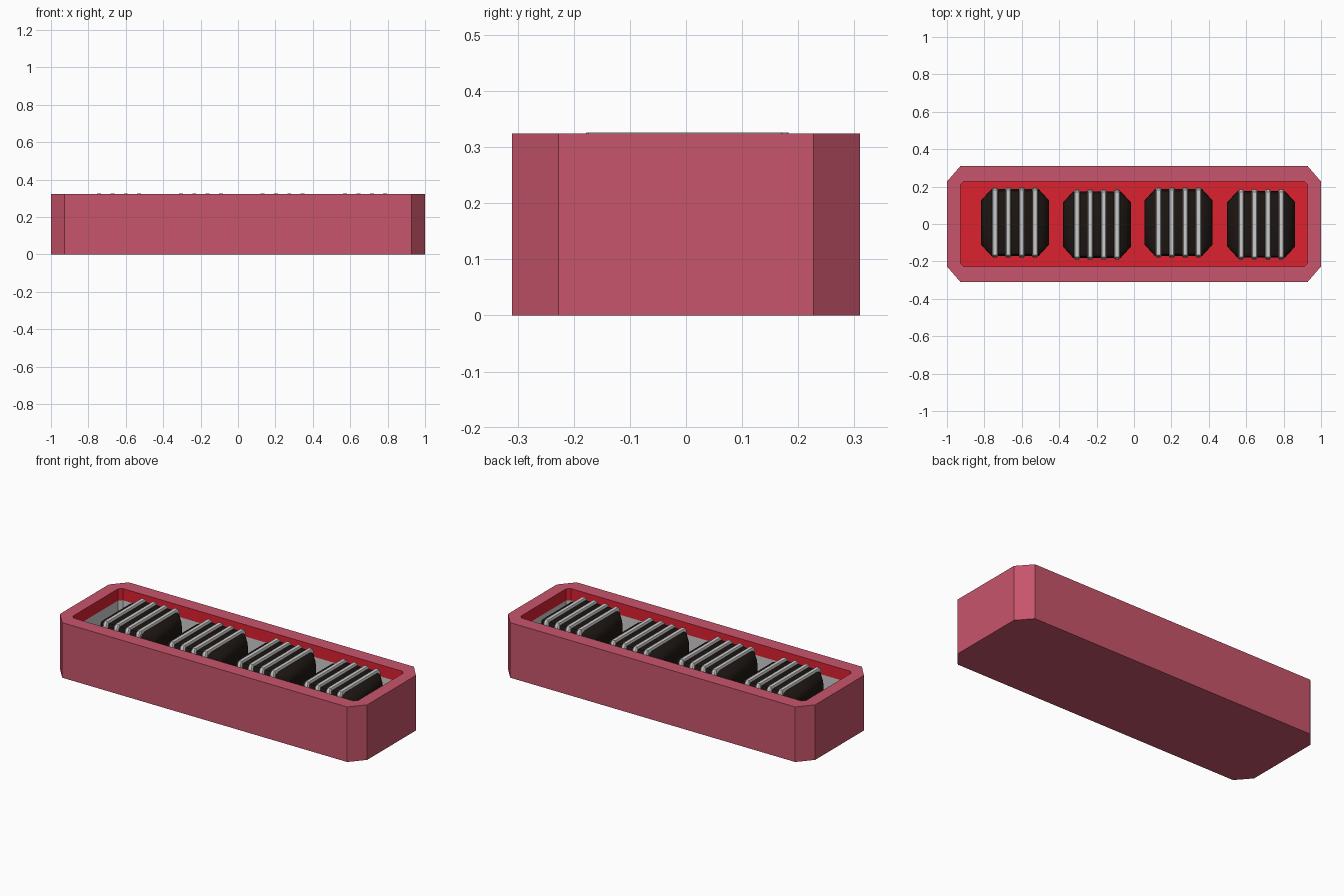
import bpy, bmesh

if "Cube" in bpy.data.objects:
    bpy.data.objects.remove(bpy.data.objects["Cube"])

def material(name, rgb):
    m = bpy.data.materials.new(name)
    m.diffuse_color = (*rgb, 1)
    m.use_nodes = True
    m.node_tree.nodes["Principled BSDF"].inputs["Base Color"].default_value = m.diffuse_color
    return m

PINK = material("rose", (0.58, 0.09, 0.15))
RED = material("red", (0.72, 0.015, 0.03))
BLACK = material("black", (0.012, 0.008, 0.006))

def octagon(hx, hy, cx, cy, z):
    return [(hx, -hy + cy, z), (hx, hy - cy, z), (hx - cx, hy, z), (-hx + cx, hy, z),
            (-hx, hy - cy, z), (-hx, -hy + cy, z), (-hx + cx, -hy, z), (hx - cx, -hy, z)]

def loft(name, rings, mats, ring_mats=None, cap_mats=(0, 0), smooth=None, loc=(0, 0, 0)):
    """Joins octagon rings from first to last and caps both ends."""
    bm = bmesh.new()
    vs = [[bm.verts.new(p) for p in octagon(*r)] for r in rings]
    for i in range(len(vs) - 1):
        for k in range(8):
            n = (k + 1) % 8
            f = bm.faces.new((vs[i][k], vs[i][n], vs[i + 1][n], vs[i + 1][k]))
            f.material_index = ring_mats[i] if ring_mats else 0
    bm.faces.new(vs[0][::-1]).material_index = cap_mats[0]
    bm.faces.new(vs[-1]).material_index = cap_mats[1]
    me = bpy.data.meshes.new(name)
    bm.to_mesh(me)
    bm.free()
    ob = bpy.data.objects.new(name, me)
    bpy.context.collection.objects.link(ob)
    ob.location = loc
    for m in mats:
        me.materials.append(m)
    if smooth:
        me.shade_smooth()
        me.set_sharp_from_angle(angle=smooth)
    return ob

H, FLOOR, LIP = 0.324, 0.10, 0.255

# Tray: chamfered shell, red lip, grey inner wall and red floor
cav = (0.928, 0.228, 0.018, 0.018)
GREY = material("grey", (0.6, 0.6, 0.6))
loft("tray",
     [(1, 0.31, 0.072, 0.083, 0), (1, 0.31, 0.072, 0.083, H),
      (*cav, H), (*cav, LIP), (*cav, FLOOR)],
     [PINK, RED, GREY], ring_mats=[0, 0, 1, 2], cap_mats=(0, 1))

# Four dark blocks, each carrying four pale ridges
for i, (x, y) in enumerate([(-0.636, 0.008), (-0.198, -0.003), (0.238, 0.008), (0.68, -0.002)], 1):
    loft(f"block_{i}",
         [(0.182, 0.178, 0.055, 0.06, FLOOR), (0.182, 0.178, 0.055, 0.06, 0.265),
          (0.175, 0.178, 0.05, 0.055, 0.285), (0.155, 0.175, 0.038, 0.05, 0.304),
          (0.125, 0.168, 0.015, 0.03, 0.314)],
         [BLACK], smooth=0.7, loc=(x, y, 0))
    for j, dx in enumerate((-0.107, -0.036, 0.036, 0.107), 1):
        c = 0.006
        loft(f"ridge_{i}_{j}",
             [(0.016, 0.187, c, c, FLOOR), (0.016, 0.187, c, c, 0.296),
              (0.015, 0.184, c, c, 0.314), (0.010, 0.174, c / 2, c / 2, 0.326)],
             [], smooth=0.6, loc=(x + dx, y, 0))
